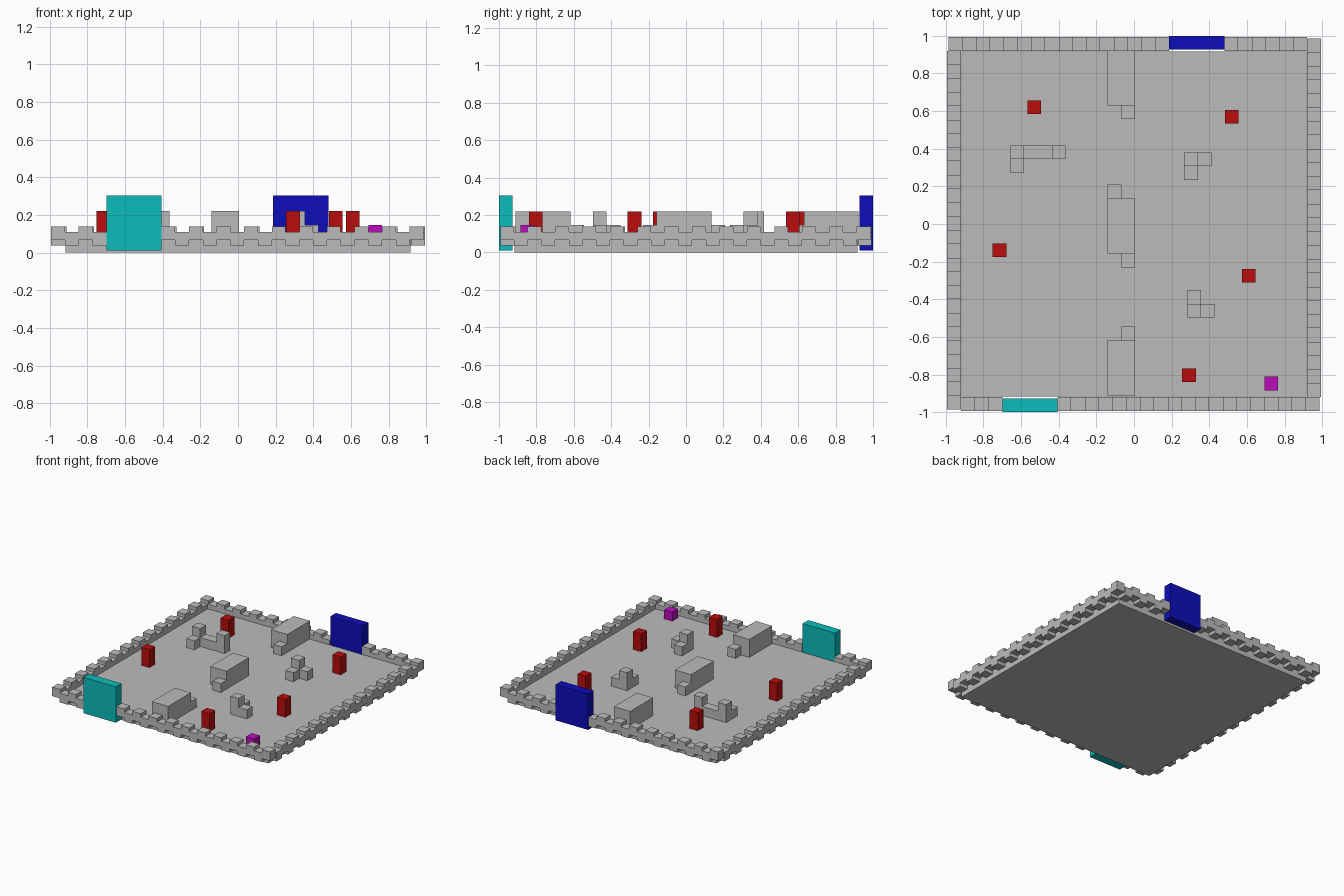
import bpy
from math import pi
from mathutils import Matrix, Vector

cube = bpy.data.objects.get("Cube")
if cube:
    bpy.data.objects.remove(cube, do_unlink=True)

U = 0.0733          # edge of one building block
TOP = U             # height of the floor surface
INNER, OUTER = 0.92, 0.993


def material(name, r, g, b):
    m = bpy.data.materials.new(name)
    m.use_nodes = True
    m.diffuse_color = (r, g, b, 1)
    m.node_tree.nodes["Principled BSDF"].inputs["Base Color"].default_value = (r, g, b, 1)
    return m


HI, LO = 0.5, 0.004
grey = material("stone_grey", HI, HI, HI)
red = material("red", HI, LO, LO)
teal = material("teal", LO, HI, HI)
blue = material("blue", LO, LO, HI)
magenta = material("magenta", HI, LO, HI)


def boxes(name, mat, items, turn=0):
    """One object made of boxes given as (low corner, size), turned about z."""
    verts, faces = [], []
    spin = Matrix.Rotation(turn, 3, "Z")
    for low, size in items:
        n = len(verts)
        for i in range(8):
            bits = (i & 1, i >> 1 & 1, i >> 2)
            verts.append(spin @ Vector([l + s * b for l, s, b in zip(low, size, bits)]))
        for quad in ("0231", "4576", "0154", "2376", "0462", "1573"):
            f = [n + int(c) for c in quad]
            faces.append(f[::-1] if quad in ("2376",) else f)
    mesh = bpy.data.meshes.new(name)
    mesh.from_pydata(verts, [], faces)
    mesh.materials.append(mat)
    obj = bpy.data.objects.new(name, mesh)
    bpy.context.collection.objects.link(obj)
    return obj


def block(x, y, nx=1, ny=1, nz=1):
    """Block standing on the floor, sized in whole units."""
    return (x, y, TOP), (nx * U, ny * U, nz * U)


# Floor slab
boxes("floor", grey, [((-0.918, -0.918, 0), (1.836, 1.836, TOP))])

# Four staggered walls, each the previous one turned a quarter
gaps = {"front": range(3, 7), "right": (), "back": range(6, 10), "left": ()}
for side, (name, gap) in enumerate(gaps.items()):
    row = [((-INNER + k * U, -OUTER, 0.037 + 0.029 * (k % 2)), (U, U, U))
           for k in range(26) if k not in gap]
    boxes(name + "_wall", grey, row, side * pi / 2)

# Entrance and exit panels standing in the wall gaps
panel = (4 * U, U, 4 * U)
boxes("front_gate", teal, [((-INNER + 3 * U, -1, 0.01), panel)])
boxes("back_gate", blue, [((INNER - 10 * U, 1 - U, 0.01), panel)])

# Long barriers down the middle, with small steps at their ends
X = -0.141
boxes("back_barrier", grey, [block(X, 0.63, 2, 4, 2), block(X + U, 0.63 - U)])
boxes("middle_barrier", grey, [block(X, -0.157, 2, 4, 2), block(X, -0.157 + 4 * U),
                               block(X + U, -0.157 - U)])
boxes("front_barrier", grey, [block(X, -0.911, 2, 4, 2), block(X + U, -0.911 + 4 * U)])

# Corner shaped ruins, each with a tall corner
x, y = -0.657, 0.345
boxes("left_ruin", grey, [block(x, y, 1, 1, 2), block(x, y - U), block(x + U, y, 2),
                          block(x + 3 * U, y, 1, 1, 2)])
x, y = 0.266, 0.308
boxes("back_right_ruin", grey, [block(x, y, 1, 1, 2), block(x + U, y), block(x, y - U)])
x, y = 0.282, -0.498
boxes("front_right_ruin", grey, [block(x, y, 1, 1, 2), block(x + U, y), block(x, y + U)])

# Red pillars
pillars = [(-0.53, 0.62), (0.52, 0.57), (-0.715, -0.14), (0.61, -0.275), (0.293, -0.804)]
for i, (x, y) in enumerate(pillars):
    boxes(f"pillar_{i + 1}", red, [block(x - U / 2, y - U / 2, 1, 1, 2)])

# Small marker cube
boxes("marker_cube", magenta, [block(0.729 - U / 2, -0.848 - U / 2)])
